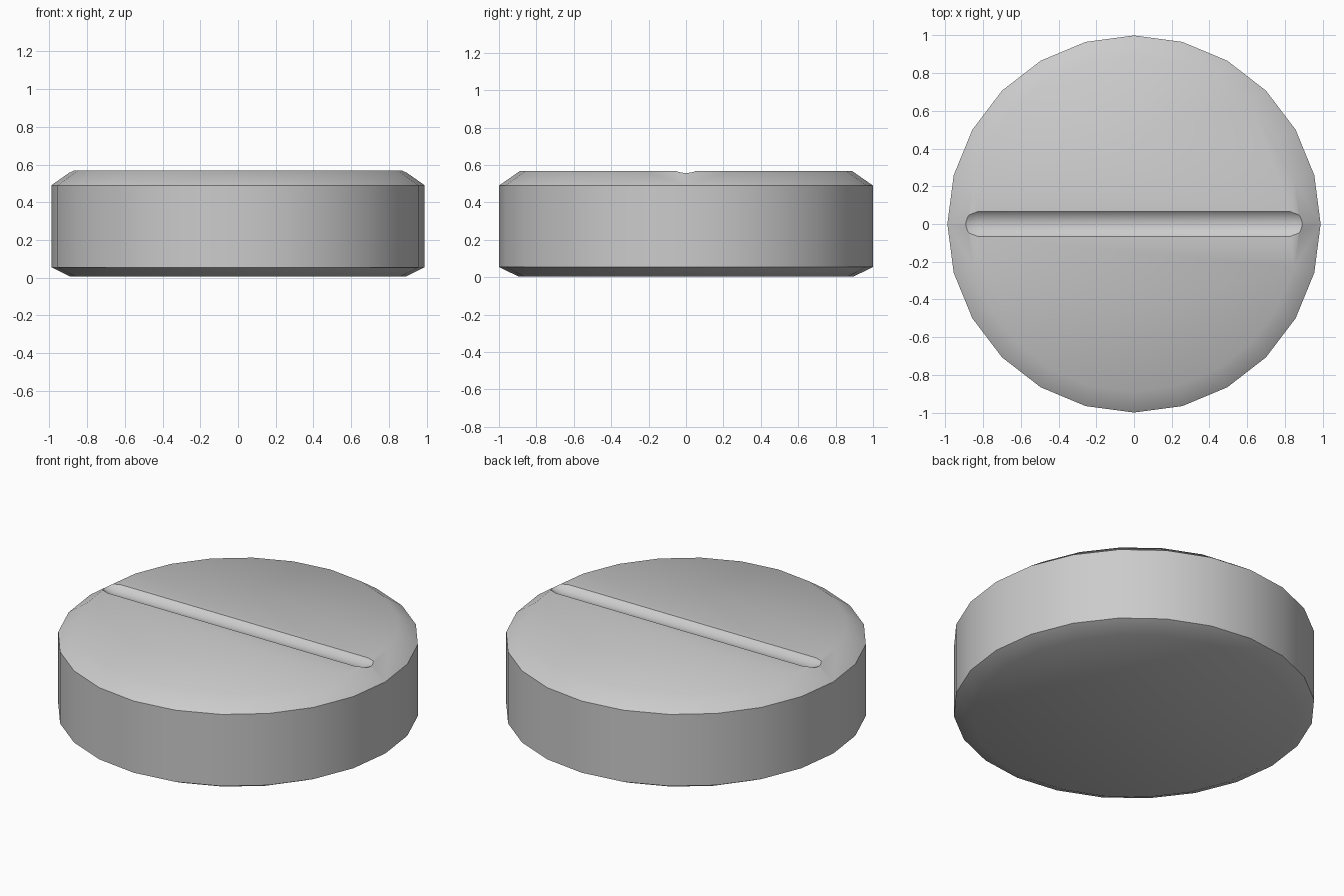
import bpy, bmesh, math

default = bpy.data.objects.get("Cube")
if default:
    bpy.data.objects.remove(default, do_unlink=True)

grey = bpy.data.materials.new("plain grey")
grey.use_nodes = True
colour = (0.6, 0.6, 0.6, 1)
grey.diffuse_color = colour
grey.node_tree.nodes["Principled BSDF"].inputs["Base Color"].default_value = colour


def lathe(name, profile, sides, point):
    """Closed solid of rings; point(radius, height, angle) places each vertex."""
    bm = bmesh.new()
    rings = [[bm.verts.new(point(r, h, math.tau * i / sides)) for i in range(sides)]
             for r, h in profile]
    for low, high in zip(rings, rings[1:]):
        for i in range(sides):
            j = (i + 1) % sides
            bm.faces.new((low[i], low[j], high[j], high[i]))
    bm.faces.new(rings[0])
    bm.faces.new(rings[-1])
    bmesh.ops.recalc_face_normals(bm, faces=bm.faces)
    mesh = bpy.data.meshes.new(name)
    bm.to_mesh(mesh)
    bm.free()
    mesh.materials.append(grey)
    obj = bpy.data.objects.new(name, mesh)
    bpy.context.collection.objects.link(obj)
    return obj


# Tablet body: 24 sides with bevelled rims
body = lathe("tablet_body",
             [(0.89, 0.005), (0.99, 0.055), (0.99, 0.49), (0.88, 0.567)], 24,
             lambda r, h, a: (r * math.cos(a), r * 1.01 * math.sin(a), h))

# Score groove cutter: long rod with tapered ends, lying along x
half = [(0.068, 0.905), (0.08, 0.88), (0.092, 0.83)]
cutter = lathe("groove_cutter",
               [(r, -x) for r, x in half] + [(r, x) for r, x in reversed(half)], 32,
               lambda r, h, a: (h, r * math.cos(a), 0.632 + r * math.sin(a)))
cutter.hide_render = True

# Cut the groove and shade
cut = body.modifiers.new("score_groove", "BOOLEAN")
cut.operation = "DIFFERENCE"
cut.solver = "EXACT"
cut.object = cutter
bpy.ops.object.select_all(action="DESELECT")
body.select_set(True)
bpy.context.view_layer.objects.active = body
bpy.ops.object.modifier_apply(modifier=cut.name)
bpy.data.objects.remove(cutter, do_unlink=True)
bpy.ops.object.shade_smooth_by_angle(angle=math.radians(38))
